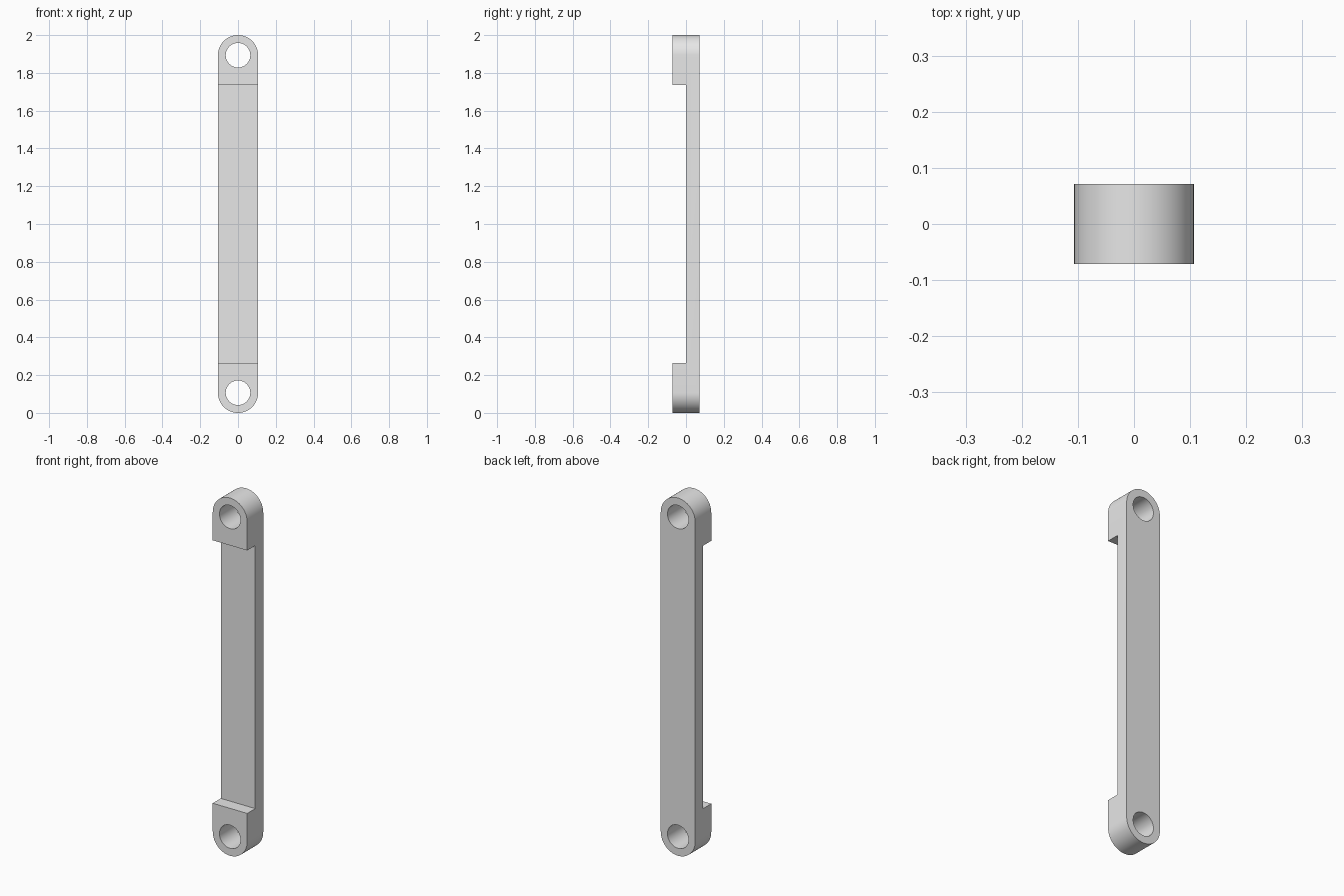
import bpy
import bmesh
from math import pi, sin, cos

cube = bpy.data.objects.get("Cube")
if cube:
    bpy.data.objects.remove(cube, do_unlink=True)

HEIGHT = 2.0
RADIUS = 0.1065      # half width and end rounding
HALF_DEPTH = 0.071
HOLE_RADIUS = 0.065
PAD_HEIGHT = 0.265   # height of the thick block at each end
SEGMENTS = 32


def add_prism(name, outline, y_front, y_back):
    """Extrude an (x, z) outline along y."""
    bm = bmesh.new()
    face = bm.faces.new([bm.verts.new((x, y_front, z)) for x, z in outline])
    extruded = bmesh.ops.extrude_face_region(bm, geom=[face])["geom"]
    verts = [v for v in extruded if isinstance(v, bmesh.types.BMVert)]
    bmesh.ops.translate(bm, verts=verts, vec=(0, y_back - y_front, 0))
    bmesh.ops.recalc_face_normals(bm, faces=bm.faces)
    mesh = bpy.data.meshes.new(name)
    bm.to_mesh(mesh)
    bm.free()
    obj = bpy.data.objects.new(name, mesh)
    bpy.context.collection.objects.link(obj)
    return obj


def arc(z, radius, start, sweep, steps):
    return [(radius * cos(start + sweep * i / steps),
             z + radius * sin(start + sweep * i / steps))
            for i in range(steps + 1)]


# Bar with rounded ends
low, high = RADIUS, HEIGHT - RADIUS
outline = arc(high, RADIUS, 0, pi, SEGMENTS) + arc(low, RADIUS, pi, pi, SEGMENTS)
bar = add_prism("link_bar", outline, -HALF_DEPTH, HALF_DEPTH)

# Recess along the front and a pin hole at each end
top = HEIGHT - PAD_HEIGHT
wide = RADIUS * 2
recess = [(-wide, PAD_HEIGHT), (wide, PAD_HEIGHT), (wide, top), (-wide, top)]
cutters = [add_prism("recess_cutter", recess, -HALF_DEPTH * 2, 0)]
for name, z in (("lower", low), ("upper", high)):
    circle = arc(z, HOLE_RADIUS, 0, 2 * pi, SEGMENTS * 2)[:-1]
    cutters.append(add_prism(name + "_hole_cutter", circle,
                             -HALF_DEPTH * 2, HALF_DEPTH * 2))

bpy.ops.object.select_all(action="DESELECT")
bpy.context.view_layer.objects.active = bar
bar.select_set(True)
for cutter in cutters:
    cutter.hide_render = True
    cut = bar.modifiers.new(cutter.name, "BOOLEAN")
    cut.operation = "DIFFERENCE"
    cut.solver = "EXACT"
    cut.object = cutter
    bpy.ops.object.modifier_apply(modifier=cut.name)
    bpy.data.objects.remove(cutter, do_unlink=True)

# Plain grey finish
grey = bpy.data.materials.new("light_grey")
grey.use_nodes = True
colour = (0.8, 0.8, 0.8, 1)
grey.diffuse_color = colour
grey.node_tree.nodes["Principled BSDF"].inputs["Base Color"].default_value = colour
bar.data.materials.clear()
bar.data.materials.append(grey)
bpy.ops.object.shade_smooth_by_angle(angle=pi / 6)
